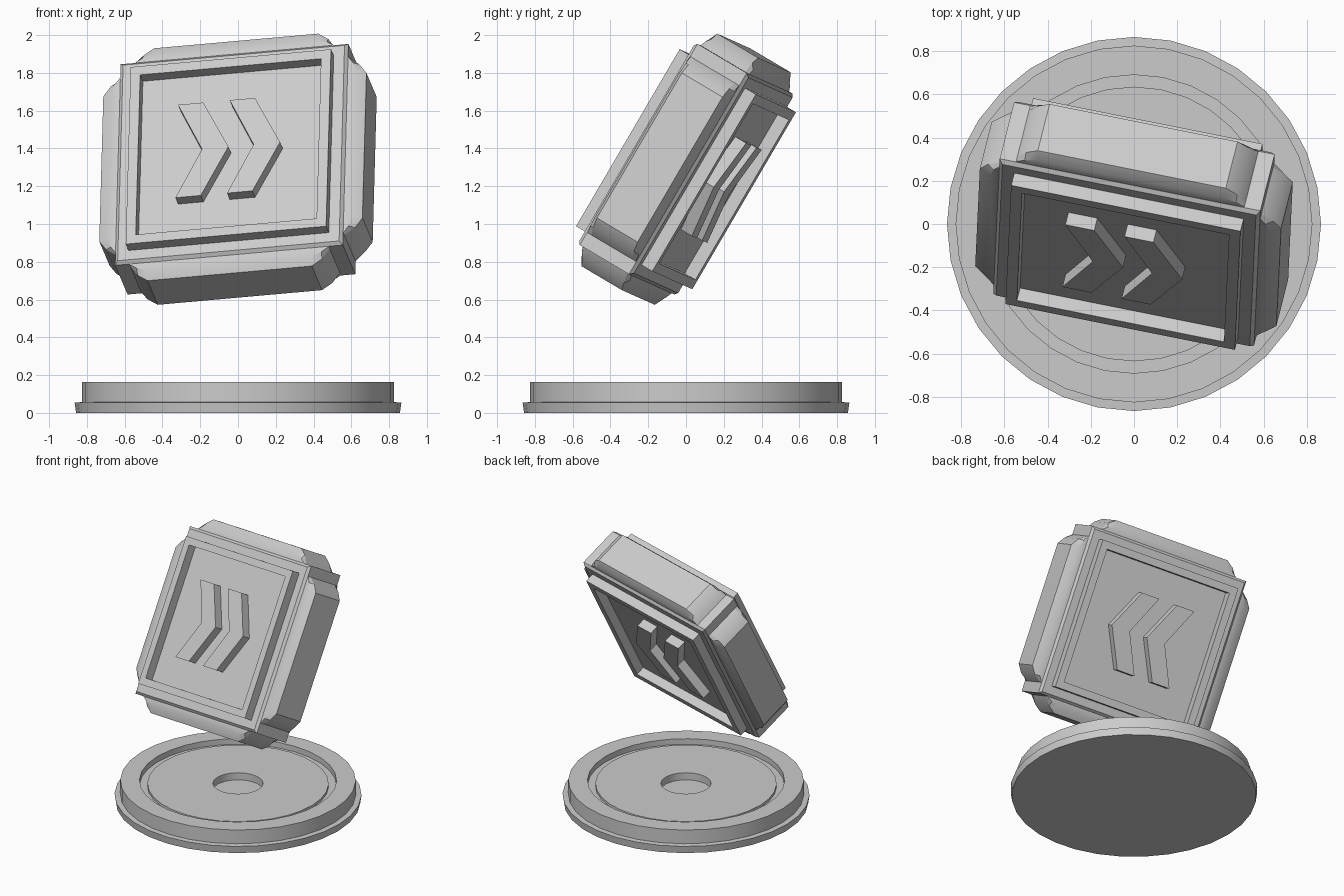
import bpy, bmesh, math
from mathutils import Matrix, Euler, Vector

cube = bpy.data.objects.get("Cube")
if cube:
    bpy.data.objects.remove(cube, do_unlink=True)

grey = bpy.data.materials.new("plain grey")
grey.use_nodes = True
COLOUR = (0.6, 0.6, 0.6, 1)
grey.diffuse_color = COLOUR
grey.node_tree.nodes["Principled BSDF"].inputs["Base Color"].default_value = COLOUR

# Tilted frame of the floating tile: local -y is its front, local z its up
TILT = Matrix.Translation((0, 0, 1.29)) @ Euler(
    [math.radians(a) for a in (-30, -5, -11.3)]).to_matrix().to_4x4()


def loft(name, rings, matrix=Matrix(), closed=False):
    """Skin rings of equal length; cap both ends unless the loft closes on itself."""
    bm = bmesh.new()
    loops = [[bm.verts.new(p) for p in ring] for ring in rings]
    n = len(loops[0])
    pairs = list(zip(loops, loops[1:]))
    if closed:
        pairs.append((loops[-1], loops[0]))
    else:
        bm.faces.new(loops[0])
        bm.faces.new(loops[-1])
    for a, b in pairs:
        for i in range(n):
            j = (i + 1) % n
            bm.faces.new((a[i], a[j], b[j], b[i]))
    bmesh.ops.recalc_face_normals(bm, faces=bm.faces)
    mesh = bpy.data.meshes.new(name)
    bm.to_mesh(mesh)
    bm.free()
    mesh.materials.append(grey)
    ob = bpy.data.objects.new(name, mesh)
    ob.matrix_world = matrix
    bpy.context.collection.objects.link(ob)
    bpy.ops.object.select_all(action='DESELECT')
    ob.select_set(True)
    bpy.context.view_layer.objects.active = ob
    bpy.ops.object.shade_smooth_by_angle(angle=math.radians(25))
    return ob


def circle(r, z, n=32):
    return [(r * math.cos(2 * math.pi * i / n), r * math.sin(2 * math.pi * i / n), z)
            for i in range(n)]


def square(h, y):
    return [(-h, y, -h), (h, y, -h), (h, y, h), (-h, y, h)]


# Round base: foot flange, drum, ring groove and centre hole
base_profile = [(0.857, 0), (0.865, 0.055), (0.825, 0.057), (0.825, 0.163),
                (0.69, 0.163), (0.69, 0.12), (0.635, 0.12), (0.635, 0.14),
                (0.175, 0.14), (0.175, 0.085)]
loft("base", [circle(r, z) for r, z in base_profile])

# Tile core with slightly chamfered faces
loft("tile_core", [square(0.60, -0.172), square(0.617, -0.155),
                   square(0.617, 0.155), square(0.60, 0.172)], TILT)

# Raised bar along each of the four sides, its ends dropping to the corners
STATIONS = [(-0.54, 0), (-0.50, 0.6), (-0.445, 1), (0.445, 1), (0.50, 0.6), (0.54, 0)]
SECTION = [(-0.155, 0), (-0.152, 0.045), (-0.128, 0.096),
           (0.128, 0.096), (0.152, 0.045), (0.155, 0)]


def bar_ring(x, t):
    return [(x, -0.155, 0.58)] + [(x, y, 0.617 + h * t) for y, h in SECTION] + [(x, 0.155, 0.58)]


for k, side in enumerate(("top", "left", "bottom", "right")):
    loft(side + "_bar", [bar_ring(x, t) for x, t in STATIONS],
         TILT @ Matrix.Rotation(k * math.pi / 2, 4, 'Y'))

# Raised frame and two chevrons on the front and on the back
CHEVRON = [(-0.28, 0.285), (-0.143, 0.285), (0, 0), (-0.143, -0.285), (-0.28, -0.285), (-0.143, 0)]
for face, s in (("front", -1), ("back", 1)):
    loft(face + "_frame", [square(0.543, s * 0.16), square(0.543, s * 0.24),
                           square(0.49, s * 0.24), square(0.49, s * 0.16)], TILT, closed=True)
    for i in range(2):
        loft(f"{face}_chevron_{i + 1}",
             [[(x + 0.28 * i, s * y, z) for x, z in CHEVRON] for y in (0.165, 0.24)], TILT)
